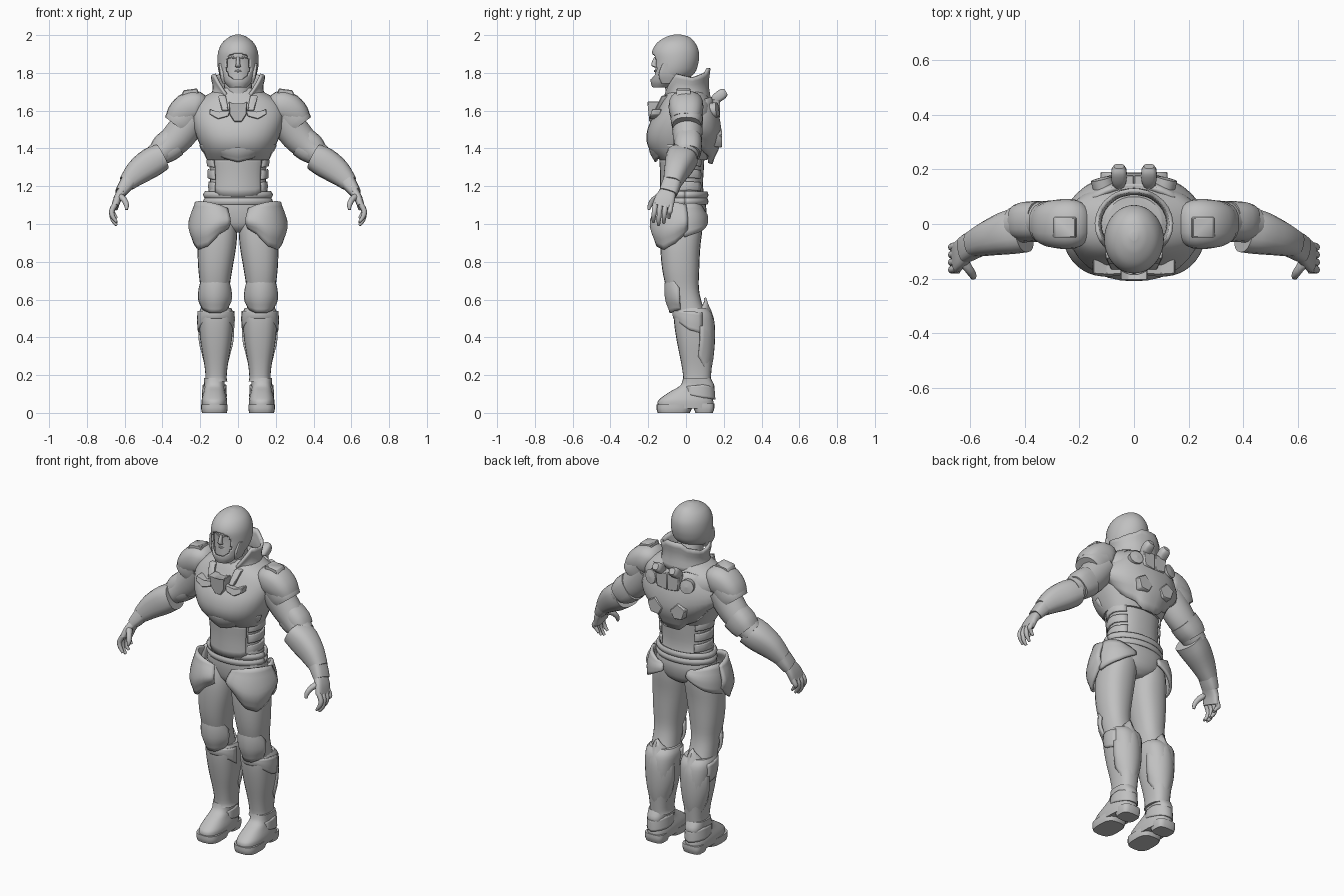
import bpy, bmesh, math
from mathutils import Vector

grey = bpy.data.materials.new("armour_grey")
grey.diffuse_color = (0.53, 0.53, 0.53, 1)


def finish(name, bm, mirror=False, thick=0):
    bmesh.ops.recalc_face_normals(bm, faces=bm.faces)
    me = bpy.data.meshes.new(name)
    bm.to_mesh(me)
    bm.free()
    me.materials.append(grey)
    ob = bpy.data.objects.new(name, me)
    bpy.context.collection.objects.link(ob)
    if thick:
        m = ob.modifiers.new("thickness", 'SOLIDIFY')
        m.thickness, m.offset = thick, 0
    if mirror:
        ob.modifiers.new("mirror", 'MIRROR')
    return ob


def spline(rows, sub):
    """Catmull-Rom interpolation of number rows."""
    out = []
    for i in range(len(rows) - 1):
        a, b, c, d = (rows[max(0, min(len(rows) - 1, i + k))] for k in (-1, 0, 1, 2))
        for s in range(sub):
            t = s / sub
            out.append([0.5 * (2*q + (r - p)*t + (2*p - 5*q + 4*r - s4)*t*t + (3*q - p - 3*r + s4)*t**3)
                        for p, q, r, s4 in zip(a, b, c, d)])
    return out + [list(rows[-1])]


def loft(name, rings, n=20, p=2.0, sub=3, flat=True, mirror=False, drop=None, thick=0):
    """Rings (x, y, z, ru, rv) of superellipses; flat keeps them horizontal."""
    rings = spline(rings, sub)
    pts = [Vector(r[:3]) for r in rings]
    bm, loops = bmesh.new(), []
    for i, (x, y, z, ru, rv) in enumerate(rings):
        t = Vector((0, 0, 1)) if flat else (pts[min(i+1, len(pts)-1)] - pts[max(i-1, 0)]).normalized()
        u = Vector((0, 1, 0)).cross(t).normalized()
        v = t.cross(u)
        ring = []
        for k in range(n):
            c, s = math.cos(2*math.pi*k/n), math.sin(2*math.pi*k/n)
            ring.append(bm.verts.new(pts[i] + u*math.copysign(abs(c)**(2/p), c)*ru
                                     + v*math.copysign(abs(s)**(2/p), s)*rv))
        loops.append(ring)
    for a, b in zip(loops, loops[1:]):
        for k in range(n):
            bm.faces.new((a[k], a[(k+1) % n], b[(k+1) % n], b[k]))
    bm.faces.new(loops[0])
    bm.faces.new(loops[-1])
    if drop:
        bad = [f for f in bm.faces if drop(f.calc_center_median())]
        bmesh.ops.delete(bm, geom=bad, context='FACES')
    return finish(name, bm, mirror, thick)


def body(name, rows, x=0, **kw):
    """Loft from rows (z, half width, front y, back y)."""
    return loft(name, [(x, (f+b)/2, z, w, (b-f)/2) for z, w, f, b in rows], **kw)


def arc_plate(name, c, rx, ry, cols, scales=(1, 1.03, 1), thick=0.015, mirror=False, fine=3):
    """Curved plate: columns (angle, top z, bottom z) around an upright ellipse."""
    grid, bm = [], bmesh.new()
    for j in range((len(cols)-1)*fine + 1):
        i = min(j // fine, len(cols)-2)
        t = j/fine - i
        a, zt, zb = (p + (q-p)*t for p, q in zip(cols[i], cols[i+1]))
        a = math.radians(a)
        col = []
        for k, (s,) in enumerate(spline([(s,) for s in scales], 3)):
            f = k / ((len(scales)-1)*3)
            col.append(bm.verts.new((c[0]+rx*s*math.cos(a), c[1]+ry*s*math.sin(a), zt+(zb-zt)*f)))
        grid.append(col)
    for a, b in zip(grid, grid[1:]):
        for k in range(len(a)-1):
            bm.faces.new((a[k], a[k+1], b[k+1], b[k]))
    return finish(name, bm, mirror, thick)


def prism(name, pts, y0, y1, tilt=0, mirror=False):
    """Front outline (x, z) given depth; tilt shifts y with height."""
    bm = bmesh.new()
    z0 = pts[0][1]
    a, b = ([bm.verts.new((x, y + tilt*(z-z0), z)) for x, z in pts] for y in (y0, y1))
    bm.faces.new(a)
    bm.faces.new(b)
    for k in range(len(pts)):
        m = (k+1) % len(pts)
        bm.faces.new((a[k], a[m], b[m], b[k]))
    bmesh.ops.bevel(bm, geom=bm.edges[:], offset=0.004, segments=1, affect='EDGES')
    return finish(name, bm, mirror)


# Head: open-faced helmet over a face
shell = [(1.728, .045, -.175, -.09), (1.755, .07, -.182, -.04), (1.795, .094, -.18, .035),
         (1.85, .104, -.176, .06), (1.91, .1, -.175, .063), (1.955, .08, -.15, .045),
         (1.985, .045, -.105, .015), (1.998, .012, -.06, -.03)]
body("helmet", shell, thick=.01, n=72, sub=8,
     drop=lambda c: c.y < -.08 and (abs(c.x)/.062)**2.6 + (abs(c.z-1.835)/.067)**2.6 < 1)
body("face", [(z, w*.88, f+.016, b-.015) for z, w, f, b in shell[:-2]], n=40, sub=4)
loft("nose", [(0, -.158, 1.885, .008, .01), (0, -.17, 1.848, .011, .014), (0, -.166, 1.834, .015, .012),
              (0, -.157, 1.828, .008, .008)], n=12)
loft("lips", [(-.025, -.155, 1.808, .002, .003), (0, -.163, 1.81, .007, .007), (.025, -.155, 1.808, .002, .003)],
     n=8, flat=False)
loft("brow", [(.01, -.156, 1.874, .005, .008), (.032, -.152, 1.883, .006, .008), (.054, -.137, 1.878, .004, .006)],
     n=8, flat=False, mirror=True)
loft("cheek_guard", [(.07, -.10, 1.745, .012, .03), (.084, -.1, 1.79, .014, .045), (.095, -.09, 1.85, .009, .035)],
     p=4, mirror=True)
loft("neck", [(0, -.02, 1.64, .09, .09), (0, -.03, 1.72, .075, .08), (0, -.05, 1.8, .07, .07)])

# Torso
body("abdomen", [(.955, .04, -.07, .05), (.99, .13, -.105, .09), (1.06, .178, -.118, .108), (1.12, .172, -.118, .102),
                 (1.2, .15, -.112, .09), (1.3, .15, -.117, .095), (1.4, .17, -.135, .1)], n=28, p=2.3)
body("chest", [(1.34, .165, -.14, .11), (1.39, .188, -.19, .135), (1.45, .215, -.21, .15), (1.52, .238, -.198, .155),
               (1.59, .25, -.16, .15), (1.64, .228, -.135, .138), (1.675, .18, -.118, .12), (1.705, .125, -.1, .105),
               (1.72, .1, -.095, .1)], n=32, p=2.25)
arc_plate("lower_chest_plate", (0, -.02), .18, .15,
          [(195, 1.42, 1.36), (225, 1.43, 1.385), (245, 1.42, 1.35), (270, 1.41, 1.33), (295, 1.42, 1.35),
           (315, 1.43, 1.385), (345, 1.42, 1.36)], (1.14, 1.07, .92))
arc_plate("belly_plate", (0, -.005), .16, .128,
          [(222, 1.36, 1.16), (235, 1.36, 1.15), (270, 1.37, 1.145), (305, 1.36, 1.15), (318, 1.36, 1.16)],
          (1.02, .97, .98))
for i, z in enumerate((1.17, 1.235, 1.3)):
    arc_plate(f"rib_strap_{i+1}", (0, -.005), .152 + .004*i, .115,
              [(-40, z+.05, z), (10, z+.055, z+.01), (45, z+.05, z+.005)], (1, 1.015, 1), .01, mirror=True)
for i, z in enumerate((1.105, 1.14)):
    arc_plate(f"belt_{i+1}", (0, -.006), .174, .115, [(a, z+.03, z) for a in range(0, 361, 30)], (.97, 1.02, .98))

# Chest ornaments
prism("throat_guard", [(-.05, 1.65), (-.02, 1.635), (.02, 1.635), (.05, 1.65), (.045, 1.58), (.02, 1.54),
                       (-.02, 1.54), (-.045, 1.58)], -.205, -.14, -.1)
prism("clavicle_plate", [(.04, 1.605), (.1, 1.59), (.15, 1.61), (.152, 1.58), (.105, 1.555), (.05, 1.57)],
      -.18, -.13, .3, True)
prism("chest_strap", [(.05, 1.6), (.085, 1.6), (.105, 1.68), (.065, 1.68)], -.168, -.11, .5, True)

# Raised collar, open in front
arc_plate("collar", (0, 0), .128, .115,
          [(-62, 1.69, 1.65), (-45, 1.74, 1.65), (-25, 1.795, 1.66), (15, 1.775, 1.66), (55, 1.8, 1.66), (70, 1.825, 1.66),
           (110, 1.825, 1.66), (125, 1.8, 1.66), (165, 1.775, 1.66), (205, 1.795, 1.66), (225, 1.74, 1.65),
           (242, 1.69, 1.65)], (1.07, .99, 1.08))

# Back gear
arc_plate("back_plate", (0, 0), .235, .168,
          [(15, 1.6, 1.45), (45, 1.66, 1.38), (62, 1.67, 1.36), (75, 1.66, 1.32), (105, 1.66, 1.32),
           (118, 1.67, 1.36), (135, 1.66, 1.38), (165, 1.6, 1.45)], (.82, 1.02, 1.05, .78), .02)
loft("back_disc", [(.11, .13, 1.6, .04, .04), (.12, .166, 1.605, .04, .04), (.12, .171, 1.605, .032, .032)],
     sub=1, flat=False, mirror=True)
prism("back_pouch", [(.025, 1.45), (.075, 1.5), (.125, 1.47), (.105, 1.41), (.05, 1.405)], .12, .19, 0, True)
loft("back_canister", [(.055, .145, 1.65, .02, .022), (.055, .165, 1.668, .028, .027), (.055, .195, 1.69, .028, .027),
                       (.055, .212, 1.7, .018, .018)], p=3, flat=False, mirror=True)
prism("canister_mount", [(0, 1.66), (.08, 1.66), (.07, 1.57), (0, 1.56)], .12, .18, 0, True)

# Shoulders and arms
loft("shoulder_pad", [(.18, .0, 1.61, .04, .06), (.21, 0, 1.625, .075, .088), (.255, 0, 1.618, .083, .092),
                      (.298, 0, 1.588, .076, .086), (.322, 0, 1.553, .066, .074)], p=2.5, flat=False, mirror=True)
loft("shoulder_skirt", [(.26, .003, 1.59, .08, .088), (.305, .003, 1.545, .085, .083), (.325, .003, 1.52, .076, .075)],
     p=2.4, flat=False, mirror=True)
prism("shoulder_block", [(.205, 1.67), (.215, 1.718), (.29, 1.708), (.305, 1.65)], -.05, .025, 0, True)
loft("upper_arm", [(.24, .005, 1.56, .085, .085), (.31, .008, 1.47, .086, .078), (.37, .006, 1.41, .075, .072),
                   (.44, -.005, 1.355, .062, .066)], flat=False, mirror=True)
loft("elbow_guard", [(.34, .012, 1.435, .083, .072), (.385, .01, 1.4, .081, .073), (.415, .008, 1.37, .067, .066)],
     p=2.6, flat=False, mirror=True, sub=2)
loft("forearm_guard", [(.405, -.02, 1.355, .073, .085), (.46, -.032, 1.325, .079, .08), (.53, -.053, 1.275, .069, .064),
                       (.59, -.074, 1.215, .046, .048)], p=2.5, flat=False, mirror=True)
loft("wrist_cuff", [(.58, -.072, 1.225, .042, .05), (.605, -.085, 1.19, .036, .05), (.622, -.095, 1.165, .03, .048)],
     p=3, flat=False, mirror=True)
loft("palm", [(.6, -.085, 1.19, .03, .035), (.635, -.108, 1.14, .022, .052), (.652, -.125, 1.09, .019, .055)],
     p=3, flat=False, mirror=True)
for i, (y, tip) in enumerate(((-.08, 1.03), (-.108, 1.005), (-.136, .993), (-.163, 1.01))):
    loft(f"finger_{i+1}", [(.65, y, 1.105, .015, .014), (.668, y-.004, 1.07, .014, .014),
                           (.663, y-.008, tip+.03, .012, .012), (.642, y-.01, tip, .007, .008)],
         n=10, flat=False, mirror=True)
loft("thumb", [(.63, -.13, 1.15, .018, .02), (.604, -.168, 1.13, .016, .017), (.59, -.19, 1.1, .013, .013),
               (.591, -.198, 1.075, .007, .007)], n=10, flat=False, mirror=True)

# Hip plates wrapping the outer thighs
arc_plate("hip_plate_front", (.11, -.03), .124, .132,
          [(-118, 1.08, .98), (-95, 1.1, .95), (-68, 1.115, .885), (-40, 1.12, .865), (-12, 1.115, .9), (15, 1.1, .96)],
          (.9, 1.08, 1.17, .98), .016, True)
arc_plate("hip_plate_back", (.11, -.01), .115, .112,
          [(0, 1.11, .93), (30, 1.11, .95), (55, 1.1, .97), (80, 1.08, 1.0), (105, 1.07, 1.03)],
          (.88, 1.05, 1.06), .016, True)

# Legs
loft("thigh", [(.095, -.01, 1.07, .08, .1), (.104, -.022, .98, .1, .11), (.112, -.03, .88, .102, .106),
               (.12, -.028, .76, .09, .098), (.122, -.018, .66, .077, .086), (.122, .005, .58, .074, .08),
               (.12, .03, .5, .078, .085)], n=24, p=2.3, mirror=True)
arc_plate("knee_guard", (.122, -.01), .082, .092,
          [(-165, .66, .55), (-135, .72, .54), (-112, .735, .53), (-90, .725, .53), (-68, .735, .53), (-45, .72, .54),
           (-15, .66, .55)], (1.0, 1.06, 1.0, .76), .014, True)
body("shin_guard", [(.555, .08, -.055, .115), (.52, .093, -.065, .14), (.45, .09, -.06, .15), (.36, .08, -.045, .147),
                    (.26, .063, -.025, .138), (.19, .056, -.015, .132), (.165, .06, -.018, .13)],
     x=.116, n=24, p=2.5, mirror=True)
arc_plate("calf_guard", (.116, .035), .09, .107,
          [(20, .53, .3), (55, .57, .22), (90, .61, .18), (125, .57, .22), (160, .53, .3)],
          (.62, 1.0, 1.06, .98, .8), .01, True)
arc_plate("shin_rim", (.116, .035), .094, .101, [(-170, .54, .44), (-120, .54, .5), (-60, .54, .5), (-10, .54, .44),
          (30, .53, .42)], (1, 1.02, .98), .01, True)

# Boots
body("boot", [(.022, .066, -.148, .145), (.06, .068, -.15, .145), (.085, .064, -.125, .14), (.115, .056, -.08, .145),
              (.145, .054, -.03, .15), (.185, .056, -.015, .13)], x=.125, n=24, p=2.6, mirror=True)
body("front_sole", [(0, .066, -.15, .02), (.02, .07, -.156, .03), (.045, .07, -.156, .04)], x=.125, p=3, mirror=True)
body("heel", [(0, .055, .05, .142), (.025, .06, .04, .15), (.05, .06, .03, .15)], x=.125, p=3.5, mirror=True)
arc_plate("ankle_guard", (.125, .06), .058, .086, [(-40, .14, .1), (20, .15, .08), (90, .13, .07), (160, .15, .08),
          (220, .14, .1)], (1, 1.03, 1.05), .01, True)

# Smooth shading with sharp plate edges
for ob in bpy.context.scene.objects:
    ob.select_set(True)
    bpy.context.view_layer.objects.active = ob
bpy.ops.object.shade_smooth_by_angle(angle=math.radians(38))
